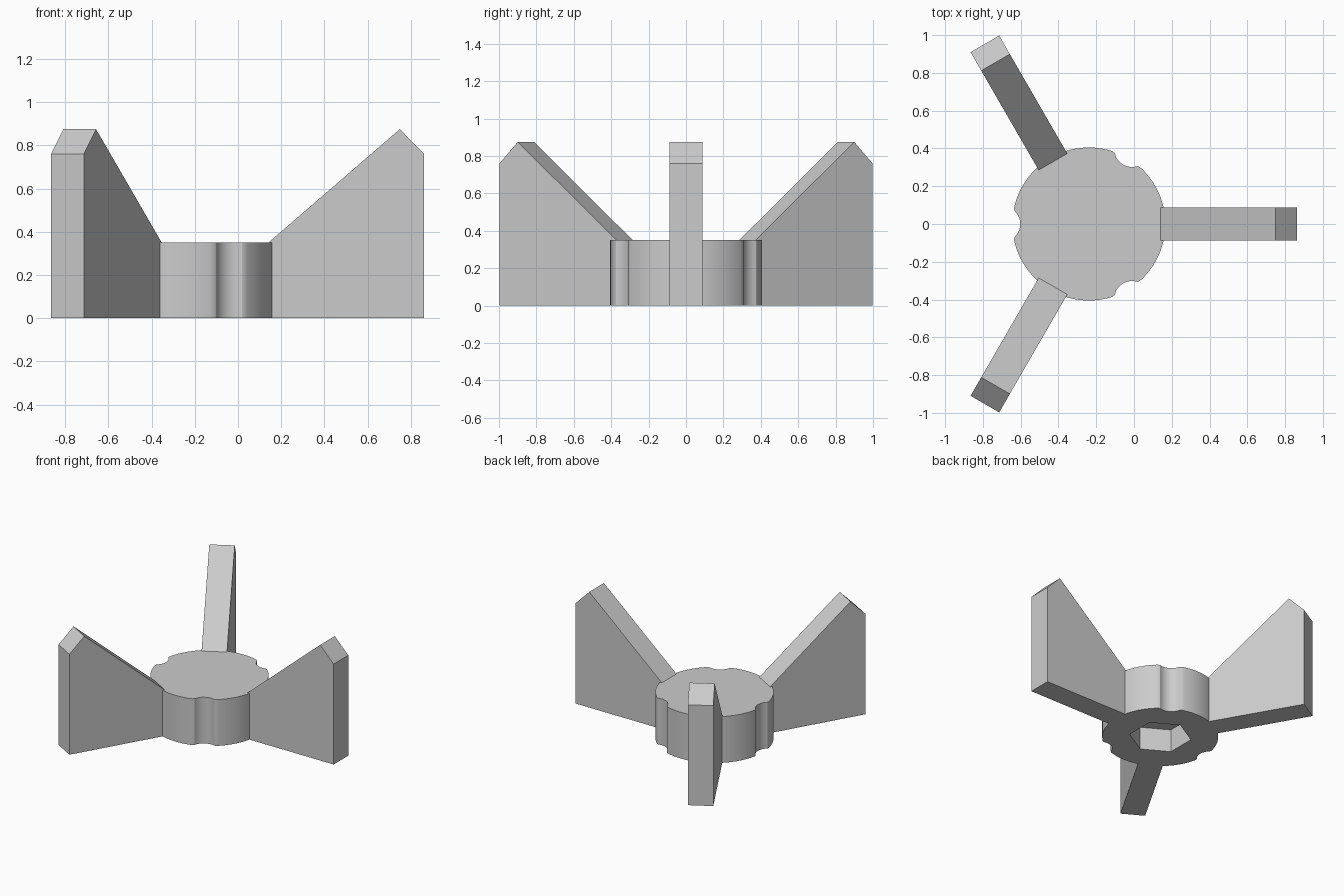
import bpy, bmesh
from math import sin, cos, radians, sqrt
from mathutils import Matrix, Vector

cube = bpy.data.objects.get("Cube")
if cube:
    bpy.data.objects.remove(cube, do_unlink=True)

CENTRE = Vector((-0.239, 0, 0))
HUB_R, HUB_H = 0.405, 0.35
NOTCH_R, NOTCH_DIST = 0.094, 0.457
HEX_R, HEX_DEPTH = 0.217, 0.175
ARM_HALF = 0.0875

grey = bpy.data.materials.new("plain grey")
grey.use_nodes = True
colour = (0.6, 0.6, 0.6, 1)
grey.diffuse_color = colour
grey.node_tree.nodes["Principled BSDF"].inputs["Base Color"].default_value = colour


def finish(name, bm):
    bmesh.ops.recalc_face_normals(bm, faces=bm.faces)
    mesh = bpy.data.meshes.new(name)
    bm.to_mesh(mesh)
    bm.free()
    mesh.materials.append(grey)
    obj = bpy.data.objects.new(name, mesh)
    obj.location = CENTRE
    bpy.context.collection.objects.link(obj)
    return obj


def ring(bm, points, z):
    return [bm.verts.new((x, y, z)) for x, y in points]


def walls(bm, a, b):
    for i in range(len(a)):
        j = (i + 1) % len(a)
        bm.faces.new((a[i], a[j], b[j], b[i]))


def hub_radius(deg):
    # Scoops sit midway between the arms
    off = radians((deg % 120) - 60)
    under = NOTCH_R ** 2 - (NOTCH_DIST * sin(off)) ** 2
    if under < 0:
        return HUB_R
    return min(HUB_R, NOTCH_DIST * cos(off) - sqrt(under))


def polar(r, deg):
    return r * cos(radians(deg)), r * sin(radians(deg))


# Hub: scooped disc with a blind hexagonal socket underneath
bm = bmesh.new()
outline = [polar(hub_radius(a), a) for a in range(0, 360, 2)]
hexagon = [polar(HEX_R, a) for a in range(30, 390, 60)]
low, high = ring(bm, outline, 0), ring(bm, outline, HUB_H)
mouth, ceiling = ring(bm, hexagon, 0), ring(bm, hexagon, HEX_DEPTH)
walls(bm, low, high)
walls(bm, mouth, ceiling)
bm.faces.new(high)
bm.faces.new(ceiling)
rim = [e for e in bm.edges if all(v.co.z == 0 for v in e.verts)]
bmesh.ops.triangle_fill(bm, edges=rim, use_beauty=True)
hub = finish("hub", bm)
bpy.ops.object.select_all(action='DESELECT')
hub.select_set(True)
bpy.context.view_layer.objects.active = hub
bpy.ops.object.shade_smooth_by_angle(angle=radians(30))

# Arms: one extruded side profile, repeated around the hub
profile = [(0.38, 0), (1.101, 0), (1.101, 0.76), (0.988, 0.875), (0.38, HUB_H)]
for name, angle in (("left_arm", 0), ("back_arm", 120), ("front_arm", 240)):
    bm = bmesh.new()
    face = bm.faces.new([bm.verts.new((x, -ARM_HALF, z)) for x, z in profile])
    out = bmesh.ops.extrude_face_region(bm, geom=[face])
    side = [v for v in out["geom"] if isinstance(v, bmesh.types.BMVert)]
    bmesh.ops.translate(bm, verts=side, vec=(0, 2 * ARM_HALF, 0))
    bmesh.ops.rotate(bm, verts=bm.verts, cent=(0, 0, 0),
                     matrix=Matrix.Rotation(radians(angle), 3, 'Z'))
    finish(name, bm)
